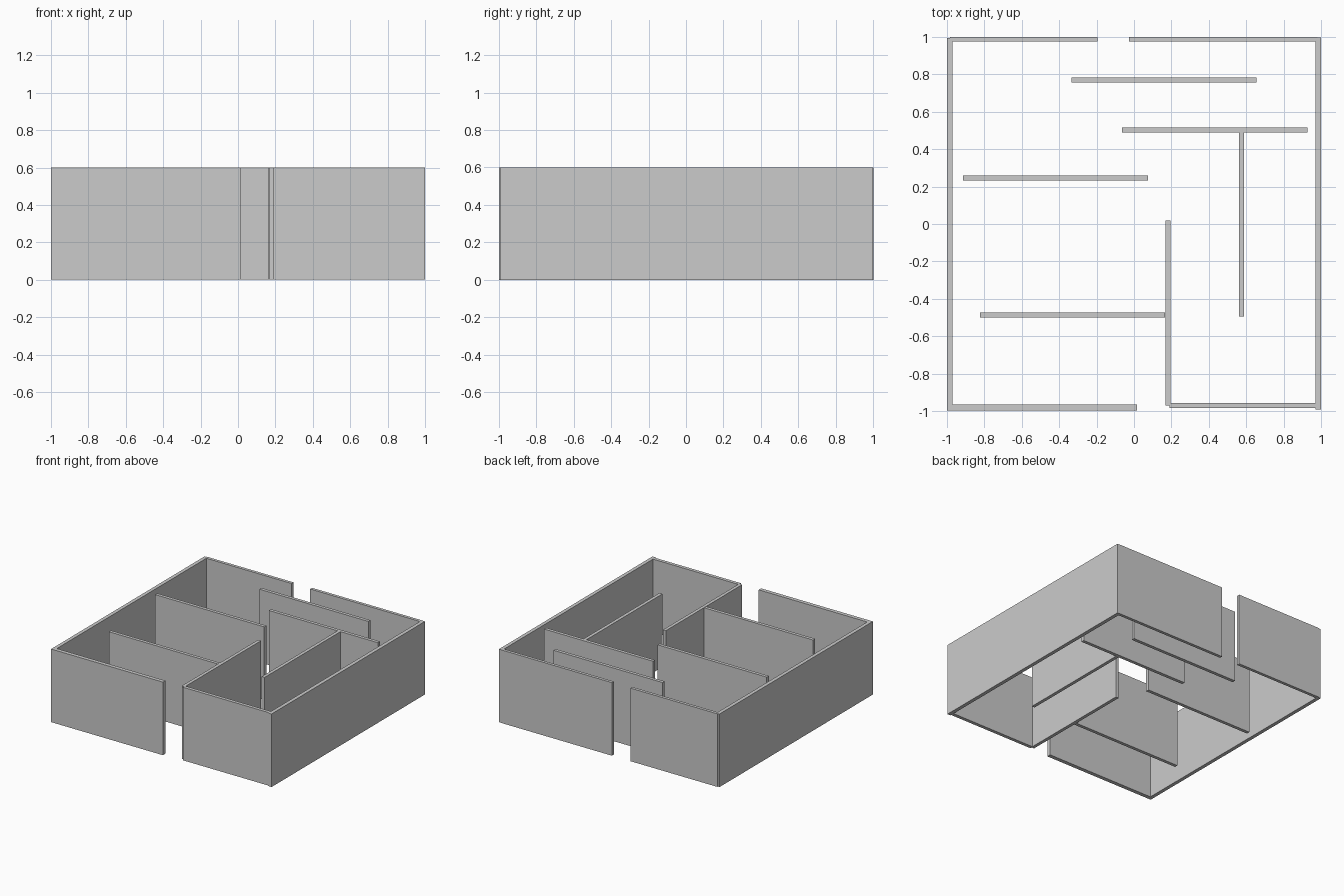
import bpy

if "Cube" in bpy.data.objects:
    bpy.data.objects.remove(bpy.data.objects["Cube"])

HEIGHT = 0.6


def wall(name, x0, x1, y0, y1):
    """Upright wall panel standing on the ground, given its plan rectangle."""
    bpy.ops.mesh.primitive_cube_add(size=1, location=((x0 + x1) / 2, (y0 + y1) / 2, HEIGHT / 2))
    ob = bpy.context.object
    ob.name = name
    ob.scale = (x1 - x0, y1 - y0, HEIGHT)
    bpy.ops.object.transform_apply(location=False, rotation=False, scale=True)


# Outer walls, with an entrance gap at front and back
wall("outer_wall_left", -1.0, -0.97, -0.997, 0.994)
wall("outer_wall_right", 0.97, 1.0, -0.993, 0.998)
wall("outer_wall_back_left", -0.985, -0.195, 0.975, 1.0)
wall("outer_wall_back_right", -0.027, 0.98, 0.975, 1.0)
wall("outer_wall_front_left", -1.0, 0.015, -0.997, -0.965)
wall("outer_wall_front_right", 0.19, 0.98, -0.985, -0.957)

# Inner walls running left to right: name, left end, centre y
LENGTH, HALF = 0.99, 0.0135
for name, x, y in (
    ("inner_wall_back", -0.335, 0.769),
    ("inner_wall_middle_right", -0.063, 0.503),
    ("inner_wall_middle_left", -0.915, 0.246),
    ("inner_wall_front", -0.823, -0.487),
):
    wall(name, x, x + LENGTH, y - HALF, y + HALF)

# Inner walls running front to back: name, centre x, front end
for name, x, y in (
    ("inner_wall_entrance", 0.182, -0.97),
    ("inner_wall_divider", 0.575, -0.495),
):
    wall(name, x - HALF, x + HALF, y, y + LENGTH)
